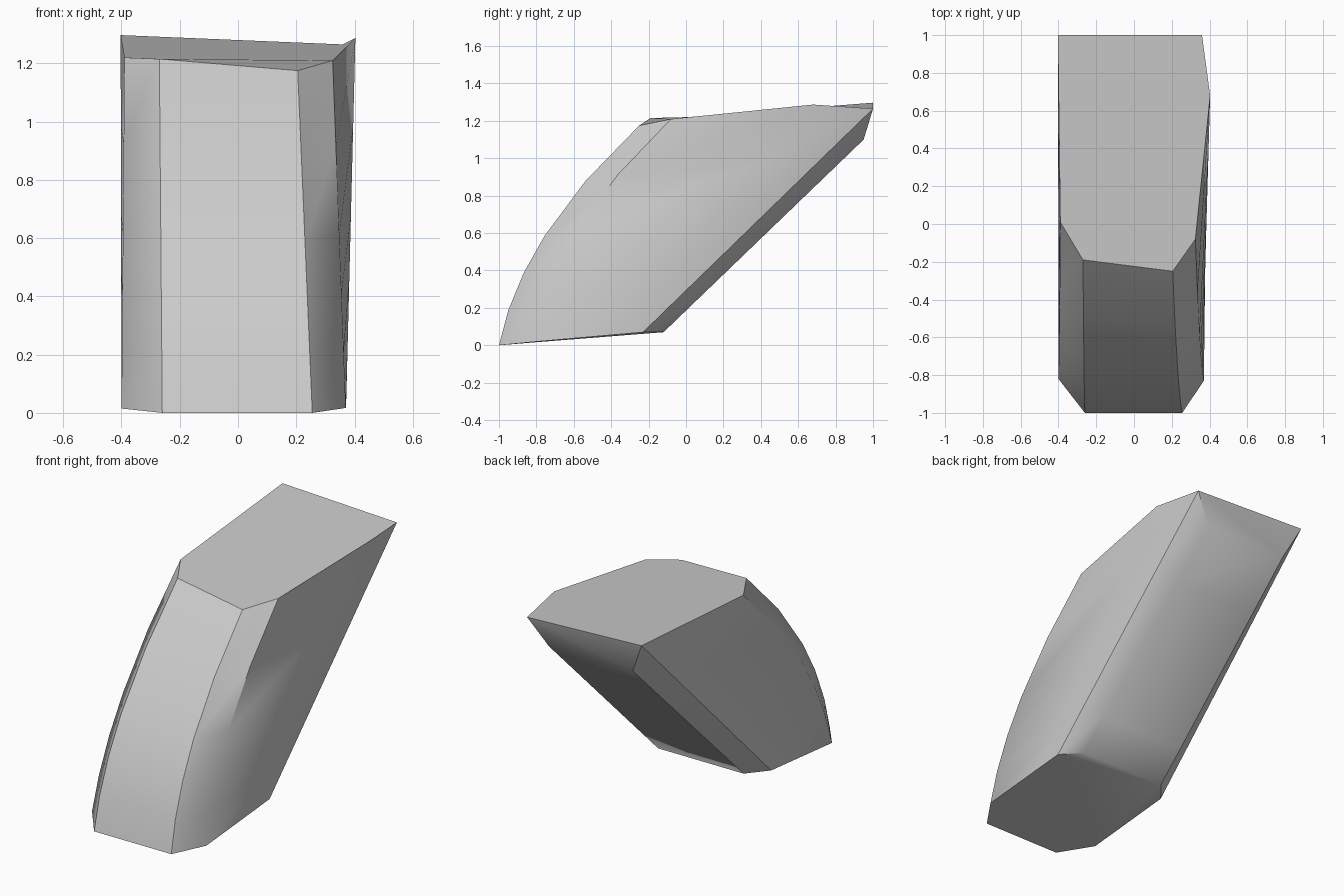
import bpy, bmesh, math
from mathutils import Vector

cube = bpy.data.objects.get("Cube")
if cube:
    bpy.data.objects.remove(cube, do_unlink=True)

# Single stone-grey material
grey = bpy.data.materials.new("light grey")
grey.use_nodes = True
colour = (0.6, 0.6, 0.6, 1)
grey.diffuse_color = colour
grey.node_tree.nodes["Principled BSDF"].inputs["Base Color"].default_value = colour

# Each corner column: name, bottom point, top point, forward bulge
columns = [
    ("front_left", (.255, -1, 0), (.205, -.25, 1.175), .13),
    ("side_left_front", (.37, -.83, .017), (.325, -.08, 1.21), .13),
    ("side_left_mid", (.372, -.4, .055), (.403, .68, 1.287), 0),
    ("side_left_back", (.372, -.23, .07), (.36, 1, 1.265), 0),
    ("back_left", (.27, -.12, .07), (.25, .95, 1.1), 0),
    ("back_right", (-.3, -.12, .07), (-.31, .95, 1.1), 0),
    ("side_right_back", (-.4, -.24, .07), (-.403, 1, 1.297), 0),
    ("side_right_front", (-.4, -.82, .015), (-.39, .01, 1.22), .13),
    ("front_right", (-.26, -1, 0), (-.27, -.19, 1.215), .14),
]
levels = (0, .16, .33, .5, .75, 1)

# Loft the leaning block from bottom ring to top ring
bm = bmesh.new()
rings = []
for t in levels:
    ring = {}
    for name, low, high, bulge in columns:
        p = Vector(low).lerp(Vector(high), t)
        p.y -= bulge * 4 * t * (1 - t)
        ring[name] = bm.verts.new(p)
    rings.append(ring)
names = [c[0] for c in columns]
for a, b in zip(rings, rings[1:]):
    for n, m in zip(names, names[1:] + names[:1]):
        bm.faces.new((a[n], a[m], b[m], b[n]))

# Base, top and the undercut strip at the top of the back
top = rings[-1]
strip = ("side_left_back", "back_left", "back_right", "side_right_back")
bm.faces.new([rings[0][n] for n in reversed(names)])
bm.faces.new([top[n] for n in names if not n.startswith("back")])
bm.faces.new([top[n] for n in strip])
bmesh.ops.recalc_face_normals(bm, faces=bm.faces)

mesh = bpy.data.meshes.new("leaning_block")
bm.to_mesh(mesh)
bm.free()
mesh.materials.append(grey)
block = bpy.data.objects.new("leaning_block", mesh)
bpy.context.collection.objects.link(block)

# Soft shading on the curved front, crisp edges elsewhere
bpy.ops.object.select_all(action="DESELECT")
block.select_set(True)
bpy.context.view_layer.objects.active = block
bpy.ops.object.shade_smooth_by_angle(angle=math.radians(40))
